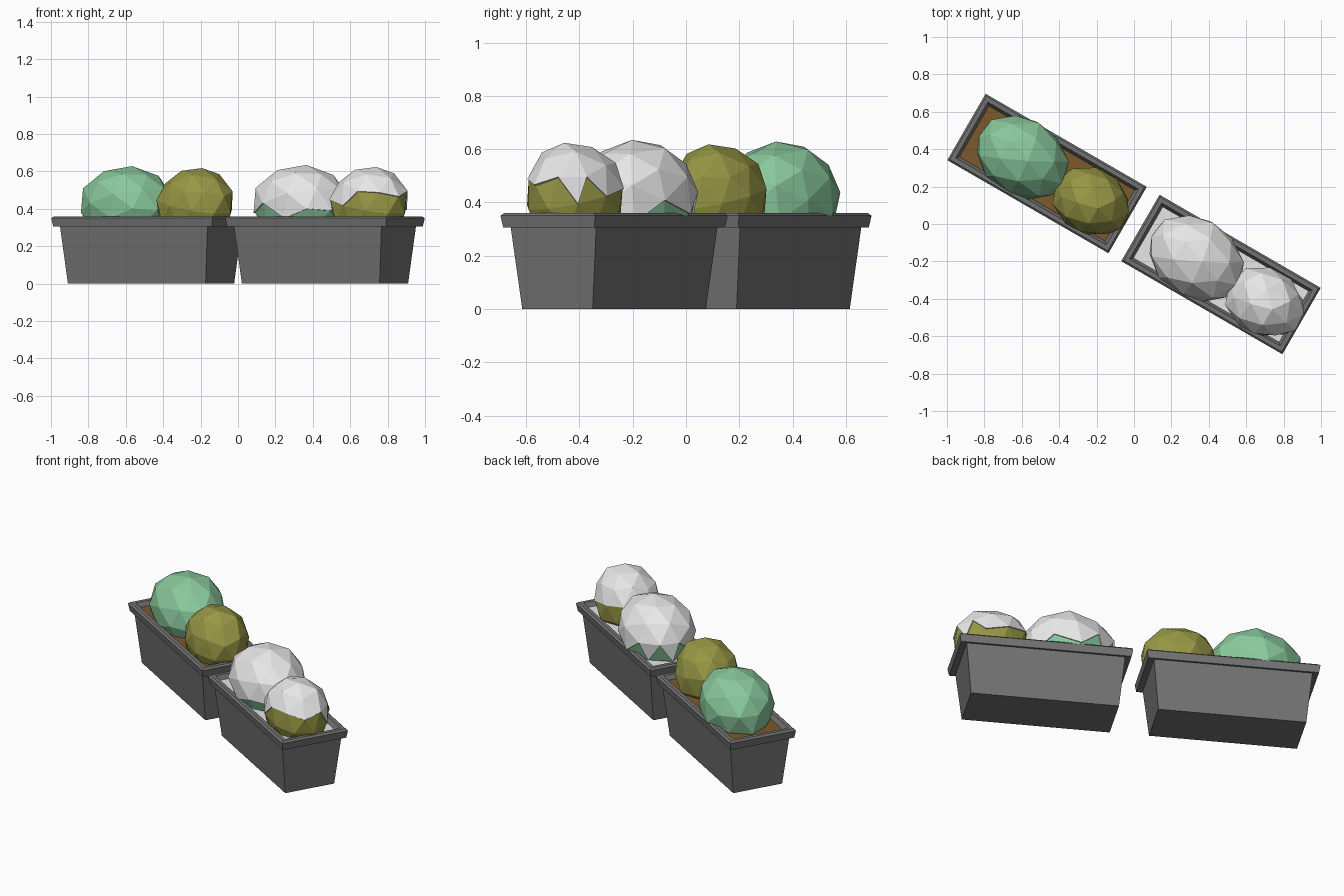
import bpy, bmesh, random
from math import radians
from mathutils import Matrix, Vector

if "Cube" in bpy.data.objects:
    bpy.data.objects.remove(bpy.data.objects["Cube"], do_unlink=True)


def material(name, rgb):
    m = bpy.data.materials.new(name)
    m.use_nodes = True
    m.diffuse_color = (*rgb, 1)
    m.node_tree.nodes["Principled BSDF"].inputs["Base Color"].default_value = (*rgb, 1)
    return m


STONE = material("grey stone", (0.17, 0.17, 0.17))
SOIL = material("brown soil", (0.20, 0.10, 0.025))
SNOW = material("white snow", (0.80, 0.80, 0.80))
GREEN = material("mint green", (0.25, 0.58, 0.33))
OLIVE = material("olive green", (0.31, 0.31, 0.06))


def finish(bm, name, mat, place):
    mesh = bpy.data.meshes.new(name)
    bmesh.ops.recalc_face_normals(bm, faces=bm.faces)
    bm.to_mesh(mesh)
    bm.free()
    mesh.materials.append(mat)
    obj = bpy.data.objects.new(name, mesh)
    bpy.context.collection.objects.link(obj)
    obj.matrix_world = place
    return obj


def stacked_box(name, rings, mat, place):
    """Loft rectangles given as (length, width, height) and cap both ends."""
    bm = bmesh.new()
    loops = [[bm.verts.new((sx * l / 2, sy * w / 2, z))
              for sx, sy in ((-1, -1), (1, -1), (1, 1), (-1, 1))]
             for l, w, z in rings]
    for a, b in zip(loops, loops[1:]):
        for i in range(4):
            j = (i + 1) % 4
            bm.faces.new((a[i], a[j], b[j], b[i]))
    bm.faces.new(loops[0])
    bm.faces.new(loops[-1])
    return finish(bm, name, mat, place)


def bush_mesh(size, seed):
    """Faceted, slightly uneven ball with a random tilt."""
    rng = random.Random(seed)
    bm = bmesh.new()
    bmesh.ops.create_icosphere(bm, subdivisions=2, radius=1)
    tilt = Matrix.Rotation(rng.uniform(0, 3), 3, Vector((1, 2, 0.5)))
    for v in bm.verts:
        p = tilt @ v.co * rng.uniform(0.97, 1.05)
        v.co = Vector(p[i] * size[i] for i in range(3))
    return bm


def bush(name, mat, centre, size, seed, place, snow_line=None):
    spot = place @ Matrix.Translation(centre)
    finish(bush_mesh(size, seed), name, mat, spot)
    if snow_line is None:
        return
    # Snow cap: the upper faces, lifted slightly off the leaves
    bm = bush_mesh(size, seed)
    low = [f for f in bm.faces if f.calc_center_median().z < snow_line]
    bmesh.ops.delete(bm, geom=low, context='FACES')
    bmesh.ops.scale(bm, vec=(1.03, 1.03, 1.03), verts=bm.verts)
    cap = finish(bm, name + "_snow_cap", SNOW, spot)
    shell = cap.modifiers.new("thickness", 'SOLIDIFY')
    shell.thickness = 0.01
    shell.offset = -1


# Tapered trough, overhanging rim, inner slope
TROUGH = [(0.85, 0.305, 0), (0.91, 0.37, 0.305), (0.98, 0.395, 0.305),
          (0.995, 0.41, 0.35), (0.975, 0.39, 0.36), (0.93, 0.345, 0.36),
          (0.89, 0.305, 0.325)]

for side, x, y, bed, snowy in (("right", -0.465, 0.27, SOIL, False),
                               ("left", 0.465, -0.27, SNOW, True)):
    place = Matrix.Translation((x, y, 0)) @ Matrix.Rotation(radians(-30), 4, 'Z')
    stacked_box(side + "_planter", TROUGH, STONE, place)
    stacked_box(side + "_bed", [(0.9, 0.315, 0.326), (0.9, 0.315, 0.334)], bed, place)
    bush(side + "_large_bush", GREEN, (-0.16, 0.01, 0.42), (0.265, 0.205, 0.21),
         4, place, -0.03 if snowy else None)
    bush(side + "_small_bush", OLIVE, (0.28, -0.01, 0.42), (0.215, 0.18, 0.2),
         9, place, 0.04 if snowy else None)
